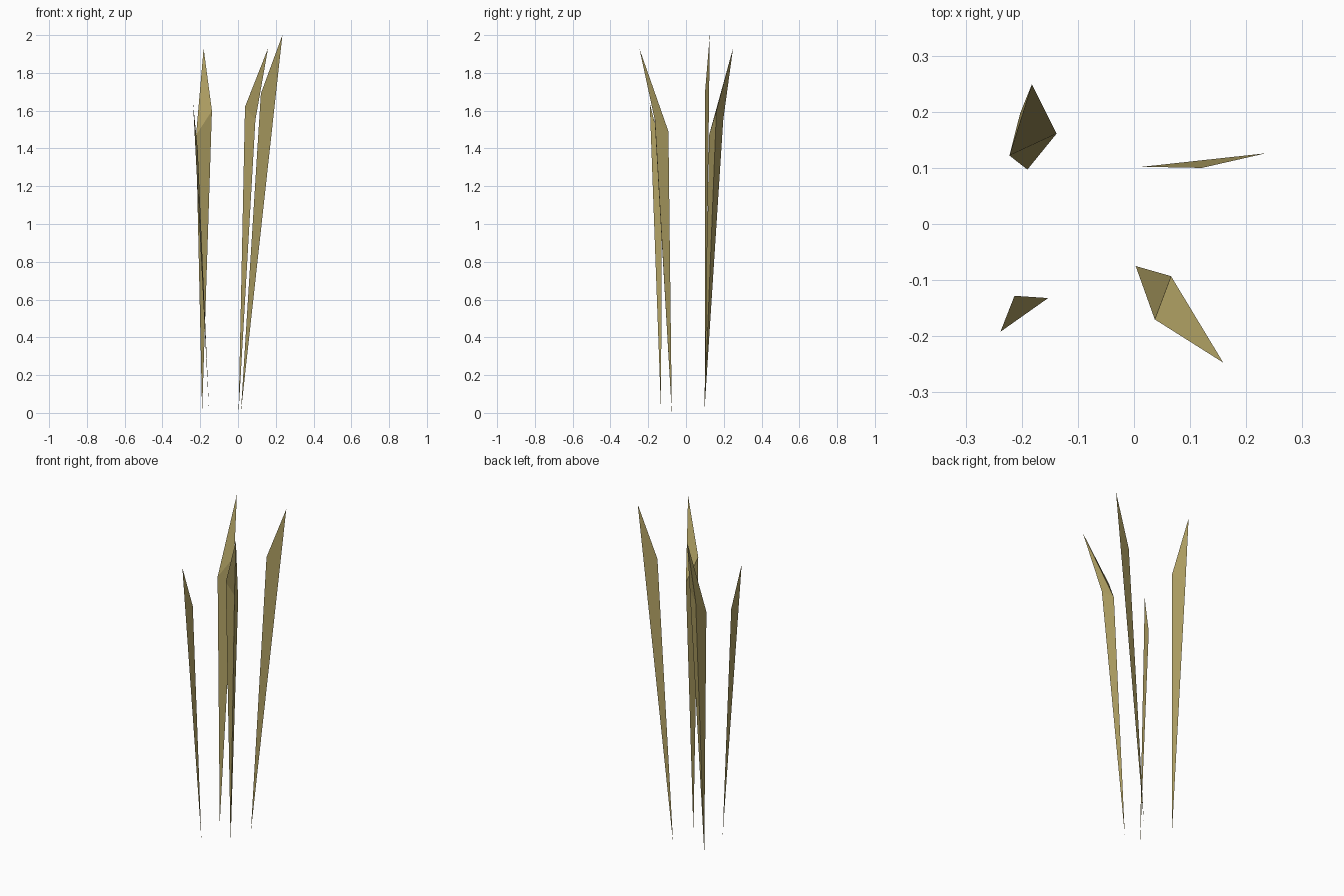
import bpy
import bmesh

if "Cube" in bpy.data.objects:
    bpy.data.objects.remove(bpy.data.objects["Cube"])

# Dry straw colour shared by every blade
straw = bpy.data.materials.new("dry_straw")
straw.diffuse_color = (0.43, 0.35, 0.125, 1.0)
straw.use_nodes = True
straw.node_tree.nodes["Principled BSDF"].inputs["Base Color"].default_value = straw.diffuse_color


def blade(name, base, shoulders, tip):
    """Grass blade: one shoulder gives a flat sliver, three give a closed spike."""
    bm = bmesh.new()
    b, t = bm.verts.new(base), bm.verts.new(tip)
    ring = [bm.verts.new(p) for p in shoulders]
    if len(ring) == 1:
        bm.faces.new((b, ring[0], t))
    else:
        for i, v in enumerate(ring):
            w = ring[(i + 1) % len(ring)]
            bm.faces.new((b, w, v))
            bm.faces.new((t, v, w))
        bmesh.ops.recalc_face_normals(bm, faces=bm.faces[:])
    mesh = bpy.data.meshes.new(name)
    bm.to_mesh(mesh)
    bm.free()
    mesh.materials.append(straw)
    obj = bpy.data.objects.new(name, mesh)
    bpy.context.collection.objects.link(obj)
    return obj


# Two three-sided spikes
blade("back_left_blade", (-0.19, 0.097, 0),
      [(-0.222, 0.122, 1.47), (-0.138, 0.161, 1.60), (-0.203, 0.197, 1.55)],
      (-0.182, 0.249, 1.93))
blade("front_right_blade", (0.003, -0.075, 0),
      [(0.037, -0.17, 1.62), (0.066, -0.093, 1.49), (0.092, -0.165, 1.55)],
      (0.159, -0.247, 1.93))

# Two flat slivers
blade("back_right_blade", (0.015, 0.102, 0), [(0.121, 0.10, 1.69)], (0.235, 0.126, 2.0))
blade("front_left_blade", (-0.153, -0.132, 0), [(-0.213, -0.128, 1.39)], (-0.238, -0.192, 1.64))
